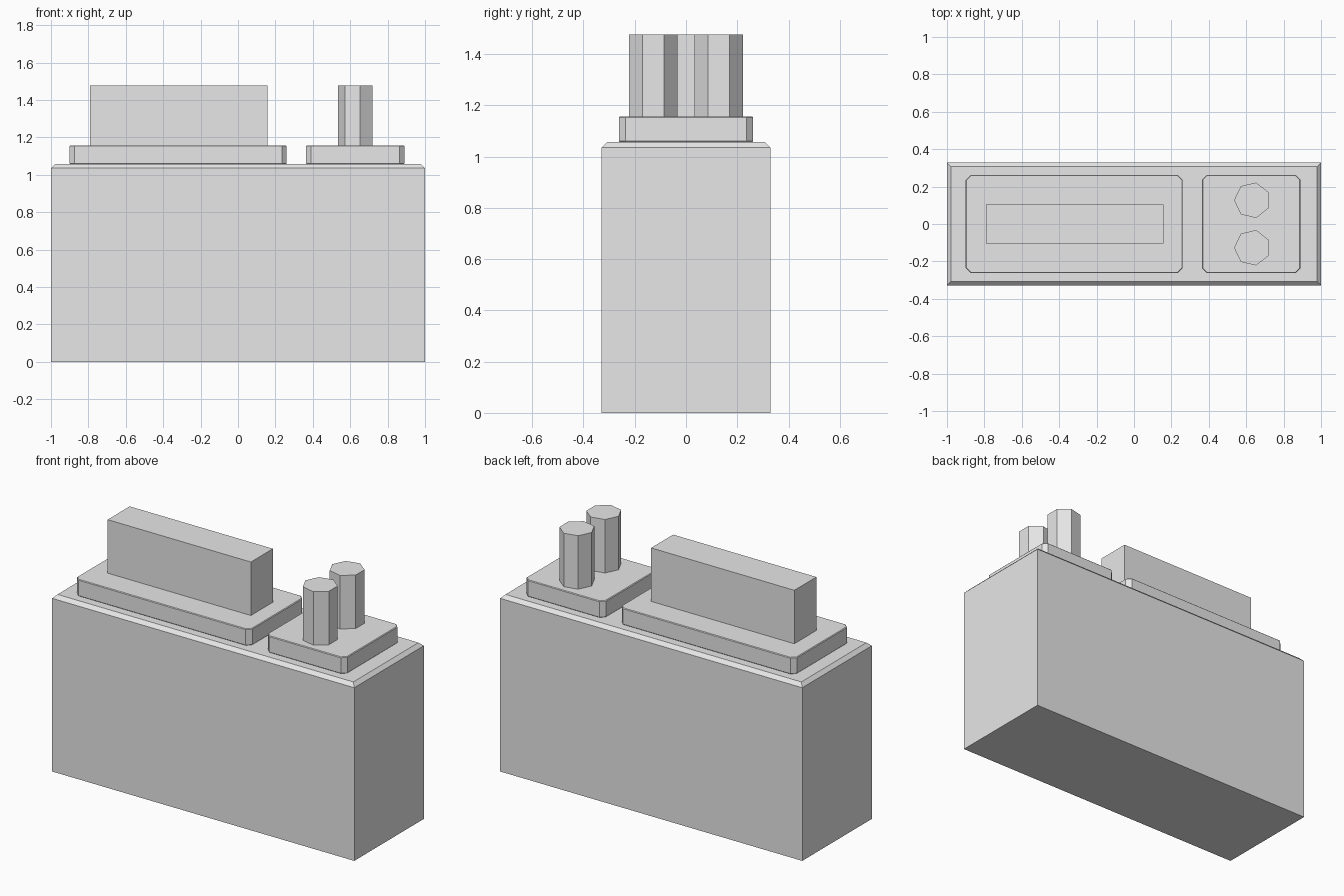
import bpy
import bmesh
from math import cos, sin, pi

cube = bpy.data.objects.get("Cube")
if cube:
    bpy.data.objects.remove(cube, do_unlink=True)

grey = bpy.data.materials.new("plain grey")
grey.use_nodes = True
grey.diffuse_color = (0.8, 0.8, 0.8, 1)
grey.node_tree.nodes["Principled BSDF"].inputs["Base Color"].default_value = (0.8, 0.8, 0.8, 1)

BODY_TOP, PLATE_TOP, TOP = 1.057, 1.157, 1.477


def finish(name, bm):
    bmesh.ops.recalc_face_normals(bm, faces=bm.faces)
    mesh = bpy.data.meshes.new(name)
    bm.to_mesh(mesh)
    bm.free()
    mesh.materials.append(grey)
    obj = bpy.data.objects.new(name, mesh)
    bpy.context.collection.objects.link(obj)


def prism(outline, z0, z1):
    bm = bmesh.new()
    base = bm.faces.new([bm.verts.new((x, y, z0)) for x, y in outline])
    raised = bmesh.ops.extrude_face_region(bm, geom=[base], use_keep_orig=True)
    top = [v for v in raised["geom"] if isinstance(v, bmesh.types.BMVert)]
    bmesh.ops.translate(bm, vec=(0, 0, z1 - z0), verts=top)
    bmesh.ops.recalc_face_normals(bm, faces=bm.faces)
    return bm


def box(x0, x1, half_depth, z0, z1):
    d = half_depth
    return prism([(x0, -d), (x1, -d), (x1, d), (x0, d)], z0, z1)


def chamfer(bm, width, rule):
    edges = [e for e in bm.edges if rule(e)]
    bmesh.ops.bevel(bm, geom=edges, offset=width, offset_type='OFFSET',
                    segments=1, profile=0.5, affect='EDGES')


def upright(e):
    a, b = e.verts
    return abs(a.co.z - b.co.z) > 0.05


# Case with a chamfered top rim
bm = box(-1, 1, 0.329, 0, BODY_TOP)
chamfer(bm, 0.021, lambda e: all(v.co.z > 1 for v in e.verts))
finish("case", bm)

# Raised plates with cut corners and a fine edge
for name, x0, x1 in (("long_plate", -0.9, 0.26), ("short_plate", 0.364, 0.89)):
    bm = box(x0, x1, 0.262, BODY_TOP, PLATE_TOP)
    chamfer(bm, 0.026, upright)
    chamfer(bm, 0.004, lambda e: not upright(e))
    finish(name, bm)

# Tall block on the long plate
finish("tall_block", box(-0.79, 0.158, 0.104, PLATE_TOP, TOP))

# Pair of seven-sided posts on the short plate, one corner toward -x
for name, y in (("front_post", -0.127), ("back_post", 0.127)):
    angles = [pi + 2 * pi * i / 7 for i in range(7)]
    ring = [(0.632 + 0.097 * cos(a), y + 0.097 * sin(a)) for a in angles]
    finish(name, prism(ring, PLATE_TOP, TOP))
